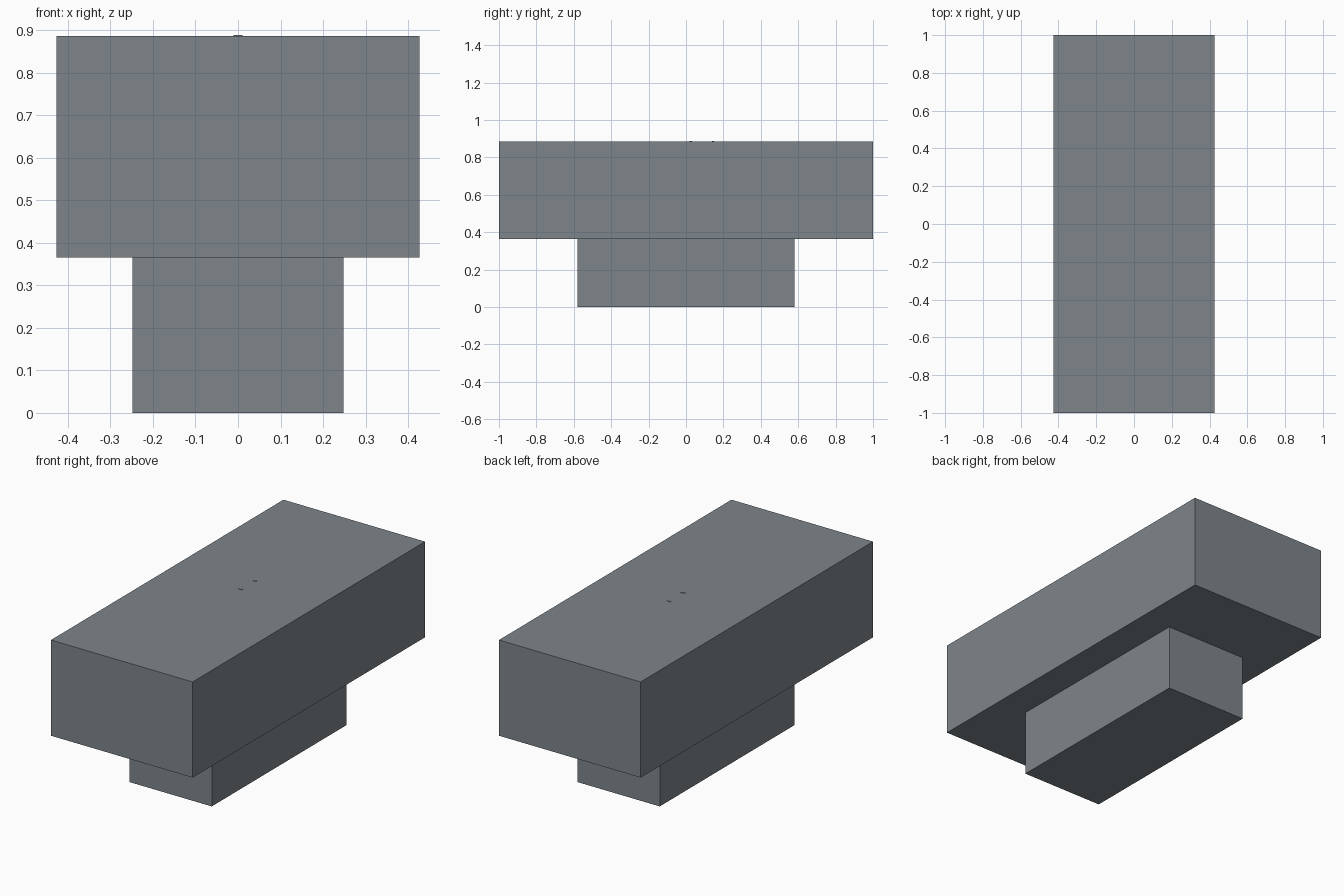
import bpy

cube = bpy.data.objects.get("Cube")
if cube:
    bpy.data.objects.remove(cube, do_unlink=True)

# Single slate grey colour
grey = bpy.data.materials.new("slate_grey")
grey.use_nodes = True
colour = (0.205, 0.235, 0.255, 1)
grey.diffuse_color = colour
grey.node_tree.nodes["Principled BSDF"].inputs["Base Color"].default_value = colour


def block(name, width, depth, bottom, top, y=0):
    """Box given by its footprint and its vertical extent."""
    bpy.ops.mesh.primitive_cube_add(size=1, location=(0, y, (bottom + top) / 2))
    obj = bpy.context.object
    obj.name = name
    obj.scale = (width, depth, top - bottom)
    bpy.ops.object.transform_apply(location=False, rotation=False, scale=True)
    obj.data.materials.append(grey)
    return obj


# Narrow plinth carrying the wide upper body
block("base", 0.496, 1.16, 0, 0.365)
block("upper_body", 0.853, 2, 0.365, 0.886)

# Two tiny raised nubs on the top face
for name, y in (("front_nub", 0.025), ("rear_nub", 0.145)):
    block(name, 0.02, 0.012, 0.88, 0.888, y)
